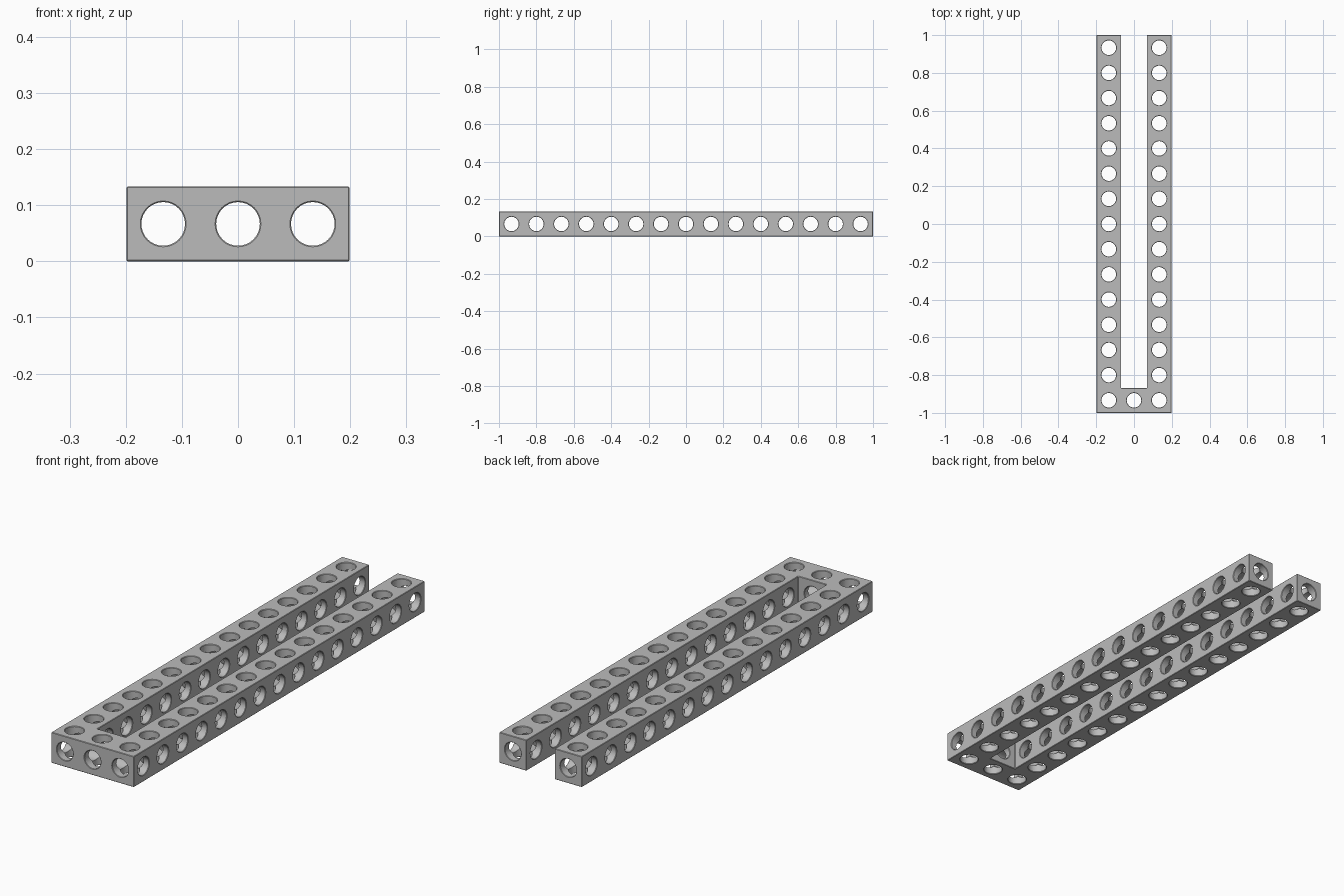
import bpy, bmesh, math
from mathutils import Matrix, Vector

if "Cube" in bpy.data.objects:
    bpy.data.objects.remove(bpy.data.objects["Cube"])

COUNT = 15                # hole positions along each arm
PITCH = 2 / COUNT
HALF = PITCH / 2
WALL = 0.131              # bar thickness
EDGE = 0.002              # small chamfer on edges and hole rims
RADIUS = 0.0385
FRONT = -1 + HALF         # centre line of the cross bar

grey = bpy.data.materials.new("mid grey")
grey.use_nodes = True
grey.diffuse_color = (0.5, 0.5, 0.5, 1)
bsdf = next(n for n in grey.node_tree.nodes if n.type == 'BSDF_PRINCIPLED')
bsdf.inputs["Base Color"].default_value = grey.diffuse_color


def make_object(name, bm):
    bmesh.ops.recalc_face_normals(bm, faces=bm.faces[:])
    mesh = bpy.data.meshes.new(name)
    bm.to_mesh(mesh)
    bm.free()
    mesh.materials.append(grey)
    obj = bpy.data.objects.new(name, mesh)
    bpy.context.collection.objects.link(obj)
    return obj


def add_hole(bm, axis, centre, length, radius):
    """Round cutter along an axis, flared at both ends to chamfer the rims."""
    turn = {"x": Matrix.Rotation(math.pi / 2, 4, 'Y'),
            "y": Matrix.Rotation(math.pi / 2, 4, 'X'),
            "z": Matrix.Identity(4)}[axis]
    place = Matrix.Translation(Vector(centre)) @ turn
    end = length / 2
    profile = [(-end - EDGE, radius + 2 * EDGE), (-end + EDGE, radius),
               (end - EDGE, radius), (end + EDGE, radius + 2 * EDGE)]
    rings = []
    sides = 32
    for t, r in profile:
        rings.append([bm.verts.new(place @ Vector((
            r * math.cos(math.tau * i / sides),
            r * math.sin(math.tau * i / sides), t))) for i in range(sides)])
    for a, b in zip(rings, rings[1:]):
        for i in range(sides):
            j = (i + 1) % sides
            bm.faces.new((a[i], a[j], b[j], b[i]))
    bm.faces.new(rings[0])
    bm.faces.new(rings[-1])


# U-shaped frame: two long arms joined by a cross bar at the front
outer = PITCH + WALL / 2
inner = PITCH - WALL / 2
gap = -1 + WALL
outline = [(-outer, -1), (outer, -1), (outer, 1), (inner, 1),
           (inner, gap), (-inner, gap), (-inner, 1), (-outer, 1)]
bm = bmesh.new()
base = bm.faces.new([bm.verts.new((x, y, 0)) for x, y in outline])
top = bmesh.ops.extrude_face_region(bm, geom=[base])["geom"]
bmesh.ops.translate(bm, vec=(0, 0, PITCH),
                    verts=[v for v in top if isinstance(v, bmesh.types.BMVert)])
bmesh.ops.recalc_face_normals(bm, faces=bm.faces[:])
bmesh.ops.bevel(bm, geom=bm.edges[:], offset=EDGE, segments=1, affect='EDGES')
frame = make_object("perforated_u_frame", bm)

# Holes in three directions, one cutter per direction
cuts = {axis: bmesh.new() for axis in "zxy"}
for i in range(COUNT):
    y = FRONT + i * PITCH
    for x in (-PITCH, PITCH):
        add_hole(cuts["z"], "z", (x, y, HALF), PITCH, RADIUS)
        if i:
            add_hole(cuts["x"], "x", (x, y, HALF), WALL, RADIUS + 0.0002)
add_hole(cuts["z"], "z", (0, FRONT, HALF), PITCH, RADIUS)
add_hole(cuts["x"], "x", (0, FRONT, HALF), 2 * outer, RADIUS + 0.0002)
for x in (-PITCH, PITCH):
    add_hole(cuts["y"], "y", (x, 0, HALF), 2, RADIUS + 0.0004)
add_hole(cuts["y"], "y", (0, (gap - 1) / 2, HALF), WALL, RADIUS + 0.0004)

bpy.ops.object.select_all(action='DESELECT')
frame.select_set(True)
bpy.context.view_layer.objects.active = frame
for axis, cutter_bm in cuts.items():
    cutter = make_object("hole_cutter_" + axis, cutter_bm)
    cutter.hide_render = True
    mod = frame.modifiers.new("holes_" + axis, 'BOOLEAN')
    mod.operation = 'DIFFERENCE'
    mod.solver = 'EXACT'
    mod.object = cutter
    bpy.ops.object.modifier_apply(modifier=mod.name)
    bpy.data.objects.remove(cutter)

bpy.ops.object.shade_smooth_by_angle(angle=math.radians(30))
